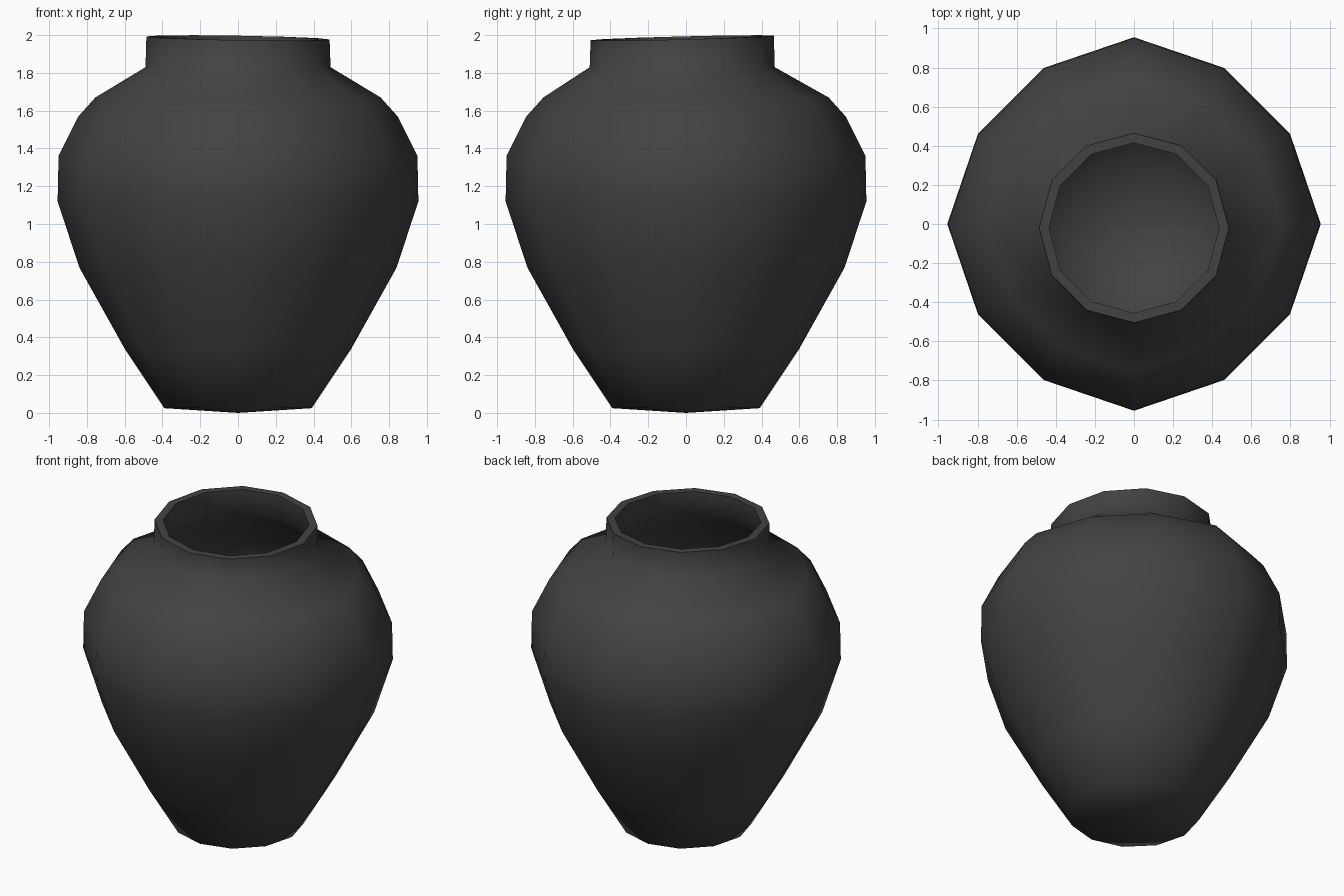
import bpy, bmesh, math

if "Cube" in bpy.data.objects:
    bpy.data.objects.remove(bpy.data.objects["Cube"], do_unlink=True)

SIDES = 12
NECK_SHIFT = -0.02

# Dark glaze
glaze = bpy.data.materials.new("charcoal_glaze")
color = (0.055, 0.055, 0.055, 1)
glaze.diffuse_color = color
glaze.use_nodes = True
bsdf = glaze.node_tree.nodes["Principled BSDF"]
bsdf.inputs["Base Color"].default_value = color
bsdf.inputs["Roughness"].default_value = 0.8

# Profile (radius, height): outside from foot to lip, then back down the inside
outside = [(0.39, 0.025), (0.60, 0.34), (0.84, 0.77), (0.955, 1.12), (0.95, 1.36),
           (0.845, 1.57), (0.755, 1.67), (0.49, 1.83), (0.485, 1.985)]
inside = [(0.435, 1.985), (0.44, 1.82), (0.70, 1.63), (0.90, 1.36), (0.90, 1.12),
          (0.79, 0.77), (0.55, 0.36), (0.34, 0.08)]


def ring(bm, radius, height):
    """One slightly uneven hand-thrown ring of vertices."""
    verts = []
    for i in range(SIDES):
        a = math.tau * i / SIDES
        body = 0.2 < height < 1.75
        r = radius * (0.965 if body and i % 3 else 1)
        lip = (0.012 * math.sin(a) - 0.008 * math.cos(a)) if height > 1.9 else 0
        shift = NECK_SHIFT if height > 1.75 else 0
        verts.append(bm.verts.new((r * math.cos(a), r * math.sin(a) + shift, height + lip)))
    return verts


# Jar: skin the rings, then close the foot and the inner floor
bm = bmesh.new()
rings = [ring(bm, r, z) for r, z in outside + inside]
for low, high in zip(rings, rings[1:]):
    for i in range(SIDES):
        j = (i + 1) % SIDES
        bm.faces.new((low[i], low[j], high[j], high[i]))
for edge_ring, height in ((rings[0], 0), (rings[-1], 0.06)):
    centre = bm.verts.new((0, 0, height))
    for i in range(SIDES):
        bm.faces.new((edge_ring[i], edge_ring[(i + 1) % SIDES], centre))
bmesh.ops.recalc_face_normals(bm, faces=bm.faces)

mesh = bpy.data.meshes.new("jar")
bm.to_mesh(mesh)
bm.free()
mesh.materials.append(glaze)
jar = bpy.data.objects.new("jar", mesh)
bpy.context.collection.objects.link(jar)

# Smooth sides with a crisp lip
bpy.ops.object.select_all(action="DESELECT")
jar.select_set(True)
bpy.context.view_layer.objects.active = jar
bpy.ops.object.shade_smooth_by_angle(angle=math.radians(75))
